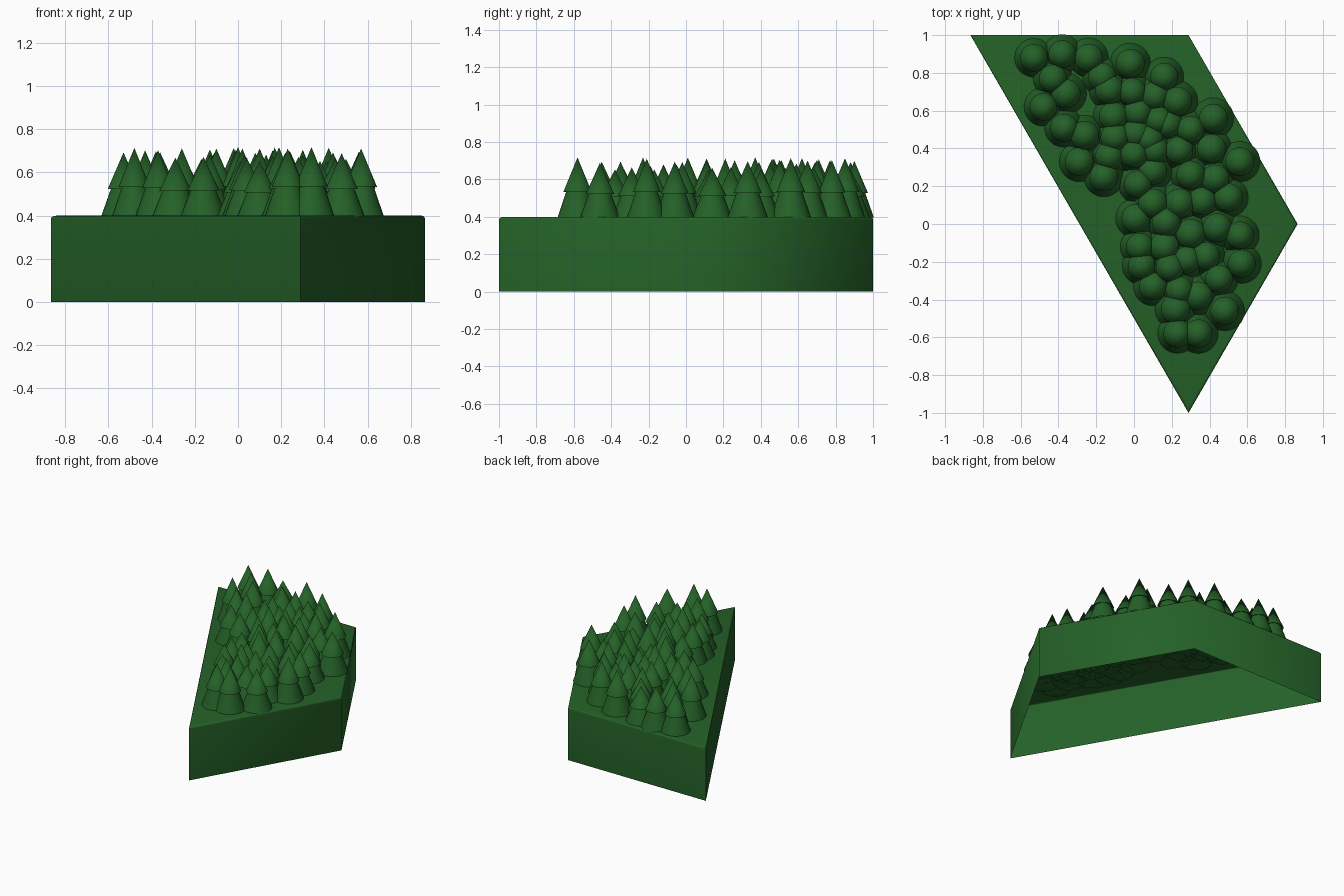
import bpy, bmesh, math, random

if "Cube" in bpy.data.objects:
    bpy.data.objects.remove(bpy.data.objects["Cube"])

random.seed(4)

green = bpy.data.materials.new("forest_green")
green.diffuse_color = (0.018, 0.12, 0.021, 1)
green.use_nodes = True
green.node_tree.nodes["Principled BSDF"].inputs["Base Color"].default_value = green.diffuse_color


def finish(bm, name, angle):
    mesh = bpy.data.meshes.new(name)
    bm.to_mesh(mesh)
    bm.free()
    obj = bpy.data.objects.new(name, mesh)
    bpy.context.collection.objects.link(obj)
    mesh.materials.append(green)
    bpy.ops.object.select_all(action='DESELECT')
    obj.select_set(True)
    bpy.context.view_layer.objects.active = obj
    bpy.ops.object.shade_smooth_by_angle(angle=math.radians(angle))
    return obj


# Half-hexagon tile: open-bottomed shell with a softened top edge
R = 2 / math.sqrt(3)
outline = [(-R / 4 + R * math.cos(math.radians(a)), R * math.sin(math.radians(a)))
           for a in (-60, 0, 60, 120)]
bm = bmesh.new()
low = [bm.verts.new((x, y, 0)) for x, y in outline]
top = [bm.verts.new((x, y, 0.4)) for x, y in outline]
cap = bm.faces.new(top)
for i in range(4):
    j = (i + 1) % 4
    bm.faces.new((low[i], low[j], top[j], top[i]))
bmesh.ops.bevel(bm, geom=list(cap.edges), offset=0.014, segments=3,
                profile=0.5, affect='EDGES')
finish(bm, "tile_base", 62)

# Tree positions on the tile
spots = [
    (-.53, .88), (-.38, .90), (-.24, .88), (-.02, .85), (.16, .78), (-.43, .77),
    (-.17, .78), (-.36, .69), (-.13, .71), (-.01, .70), (.11, .68), (.23, .65),
    (-.48, .62), (-.11, .57), (.02, .59), (.13, .55), (.42, .56), (-.37, .51),
    (-.26, .47), (-.10, .46), (.01, .48), (.08, .45), (.18, .53), (.30, .50),
    (.41, .40), (-.29, .33), (-.13, .36), (0, .37), (.11, .39), (.24, .39),
    (.56, .33), (-.16, .25), (.02, .21), (.10, .28), (.30, .26), (.43, .24),
    (.50, .14), (.01, .03), (.10, .11), (.24, .11), (.36, .12), (.17, .01),
    (.30, -.05), (.44, -.02), (.56, -.06), (.03, -.12), (.16, -.12), (.28, -.19),
    (.38, -.17), (.57, -.21), (.04, -.22), (.19, -.23), (.45, -.29), (.10, -.33),
    (.24, -.35), (.34, -.38), (.22, -.45), (.48, -.46), (.23, -.58), (.34, -.58),
]

# Two-tier conifer profile as (radius, height above the tile)
profile = [(0.108, -0.003), (0.058, 0.14), (0.076, 0.132)]
SIDES = 32


def add_tree(bm, x, y, height, scale):
    rings = []
    for r, h in profile:
        rings.append([bm.verts.new((x + r * scale * math.cos(math.tau * k / SIDES),
                                    y + r * scale * math.sin(math.tau * k / SIDES),
                                    0.4 + h * height / 0.31)) for k in range(SIDES)])
    tip = bm.verts.new((x, y, 0.4 + height))
    for k in range(SIDES):
        n = (k + 1) % SIDES
        for a, b in zip(rings, rings[1:]):
            bm.faces.new((a[k], a[n], b[n], b[k]))
        bm.faces.new((rings[-1][k], rings[-1][n], tip))


bm = bmesh.new()
for x, y in spots:
    edge = x < -0.3 or y < -0.4 or x > 0.5
    add_tree(bm, x, y, random.uniform(0.285 if edge else 0.25, 0.318),
             random.uniform(0.95, 1.02))
finish(bm, "conifer_trees", 40)
